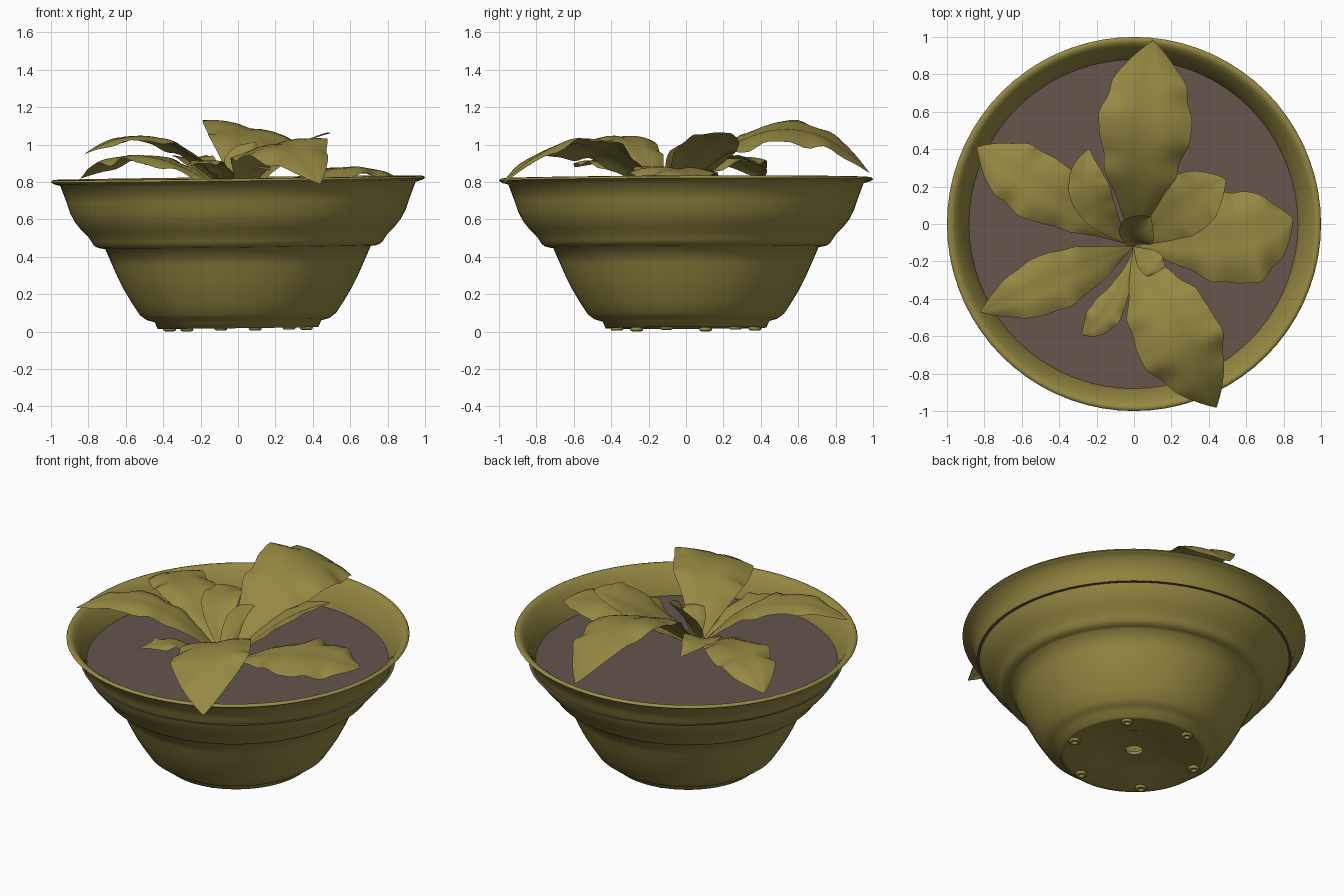
import bpy, bmesh, math, random
from mathutils import Vector

if "Cube" in bpy.data.objects:
    bpy.data.objects.remove(bpy.data.objects["Cube"], do_unlink=True)
random.seed(4)


def material(name, colour):
    m = bpy.data.materials.new(name)
    m.use_nodes = True
    m.diffuse_color = colour
    m.node_tree.nodes["Principled BSDF"].inputs["Base Color"].default_value = colour
    return m


olive = material("olive", (0.3, 0.25, 0.055, 1))
earth = material("earth brown", (0.128, 0.094, 0.074, 1))


def lean(x, y):
    """The pot stands very slightly askew."""
    return 0.012 * x + 0.004 * y


def finish(bm, name, mat, angle=70):
    bmesh.ops.recalc_face_normals(bm, faces=bm.faces)
    mesh = bpy.data.meshes.new(name)
    bm.to_mesh(mesh)
    bm.free()
    mesh.materials.append(mat)
    ob = bpy.data.objects.new(name, mesh)
    bpy.context.collection.objects.link(ob)
    bpy.ops.object.select_all(action="DESELECT")
    ob.select_set(True)
    bpy.context.view_layer.objects.active = ob
    bpy.ops.object.shade_smooth_by_angle(angle=math.radians(angle))


def lathe(name, profile, mat, segments=72):
    bm = bmesh.new()
    rings = []
    for r, z in profile:
        ring = []
        for i in range(segments):
            a = math.tau * i / segments
            x, y = r * math.cos(a), r * math.sin(a)
            ring.append(bm.verts.new((x, y, z + lean(x, y))))
        rings.append(ring)
    for low, high in zip(rings, rings[1:] + rings[:1]):
        for i in range(segments):
            j = (i + 1) % segments
            bm.faces.new((low[i], low[j], high[j], high[i]))
    finish(bm, name, mat)


def bulge(start, end, amount, steps=5):
    """Points from start to end, bowed outwards; the end itself is left out."""
    (r0, z0), (r1, z1) = start, end
    points = []
    for i in range(steps):
        t = i / steps
        bow = amount * math.sin(math.pi * t)
        points.append((r0 + (r1 - r0) * t + bow, z0 + (z1 - z0) * t - bow))
    return points


def leaf(name, middle, tip, left, right, arch=-0.15, ripple=0.016, roll=0.0,
         fullness=1.2, rows=30, cols=8):
    """Arching blade from the crown; left and right are half widths, roll lifts the left edge."""
    crown, middle, tip = Vector((0, -0.12, 0.68)), Vector(middle), Vector(tip)

    def midrib(t):
        # Parabola through the crown, the middle and the tip
        return (crown * (1 - t) * (1 - 2 * t) + middle * 4 * t * (1 - t)
                + tip * t * (2 * t - 1))

    bm = bmesh.new()
    grid = []
    phase = [random.uniform(0, 6) for _ in range(2)]
    for i in range(rows + 1):
        t = i / rows
        along = midrib(t + 0.02) - midrib(t - 0.02)
        side = Vector((-along.y, along.x, 0)).normalized()
        outline = max(0, math.sin(math.pi * t ** fullness)) ** 0.85
        row = []
        for j in range(cols + 1):
            s = 2 * j / cols - 1
            edge = abs(s)
            wave = math.sin(t * 24 + phase[s > 0]) + 0.5 * math.sin(t * 41 + phase[0])
            width = max(0.003, outline * (left if s > 0 else right))
            p = midrib(t) + side * s * width * (1 + 2.5 * ripple * wave * edge)
            p.z += width * (arch * edge ** 2 + roll * s) + outline * ripple * wave * edge ** 2
            p.z += width * edge * (1 - edge) / 4  # raised either side of the midrib
            row.append(bm.verts.new(p))
        grid.append(row)
    for a, b in zip(grid, grid[1:]):
        for j in range(cols):
            bm.faces.new((a[j], a[j + 1], b[j + 1], b[j]))
    finish(bm, name, olive)


# Stepped pot: underside, outer wall, rounded rim, then the inside back to the drain hole
underside = [(0.05, 0.05), (0.21, 0.05), (0.26, 0.03), (0.37, 0.03), (0.4, 0.02), (0.43, 0.02)]
foot = [(0.445, 0.055), (0.49, 0.068)]
lower_wall = bulge((0.525, 0.095), (0.7, 0.435), 0.01)
band = bulge((0.71, 0.45), (0.79, 0.51), 0.015)
upper_wall = bulge((0.8, 0.515), (0.93, 0.76), 0.02)
rim = [(0.95, 0.79), (0.985, 0.8), (1, 0.81), (0.995, 0.82), (0.98, 0.823), (0.96, 0.81)]
inside = bulge((0.94, 0.785), (0.86, 0.58), -0.01) + [
    (0.86, 0.58), (0.7, 0.5), (0.64, 0.36), (0.5, 0.1), (0.05, 0.07)]
lathe("pot", underside + foot + lower_wall + band + upper_wall + rim + inside, olive)

# Collars around the small drain holes
for i in range(6):
    a = math.radians(44 + 60 * i)
    x, y = 0.38 * math.cos(a), 0.38 * math.sin(a)
    bpy.ops.mesh.primitive_torus_add(
        major_radius=0.024, minor_radius=0.011, major_segments=20, minor_segments=8,
        location=(x, y, 0.017 + lean(x, y)))
    collar = bpy.context.object
    collar.name = f"drain_collar_{i + 1}"
    collar.data.materials.append(olive)
    bpy.ops.object.shade_smooth()

# Soil disc, its edge just reaching through the wall
bm = bmesh.new()
bmesh.ops.create_circle(bm, cap_ends=True, segments=72, radius=0.918)
bmesh.ops.translate(bm, verts=bm.verts, vec=(0, 0, 0.66))
finish(bm, "soil", earth)

# Large outer leaves
leaf("back_leaf", (0.06, 0.47, 1.08), (0.1, 0.98, 0.85), 0.25, 0.24, arch=-0.1, roll=0.22)
leaf("upper_left_leaf", (-0.45, 0.16, 0.93), (-0.84, 0.41, 0.82), 0.18, 0.18, fullness=1.4)
leaf("lower_left_leaf", (-0.4, -0.29, 1.02), (-0.82, -0.47, 0.95), 0.16, 0.15, ripple=0.01)
leaf("front_leaf", (0.2, -0.54, 1), (0.44, -0.98, 0.79), 0.23, 0.23, arch=-0.1, roll=0.2)
leaf("right_leaf", (0.47, -0.07, 0.86), (0.85, 0.03, 0.82), 0.23, 0.27, fullness=1.4)

# Smaller inner leaves
leaf("inner_right_leaf", (0.25, 0.08, 0.94), (0.49, 0.24, 1.06), 0.17, 0.16,
     arch=0.05, ripple=0.005, roll=-0.2)
leaf("inner_left_leaf", (-0.22, 0.13, 0.9), (-0.24, 0.4, 0.89), 0.11, 0.11, arch=0.2, ripple=0.005)
leaf("inner_front_leaf", (-0.11, -0.42, 0.89), (-0.28, -0.59, 0.88), 0.08, 0.09,
     ripple=0.01, fullness=1.6)
leaf("young_front_leaf", (0.08, -0.2, 0.86), (0.17, -0.27, 0.86), 0.07, 0.07, ripple=0.005)
leaf("centre_shoot", (0.01, -0.06, 0.84), (0.09, 0.04, 1.01), 0.1, 0.1, arch=0.7, ripple=0.002)
